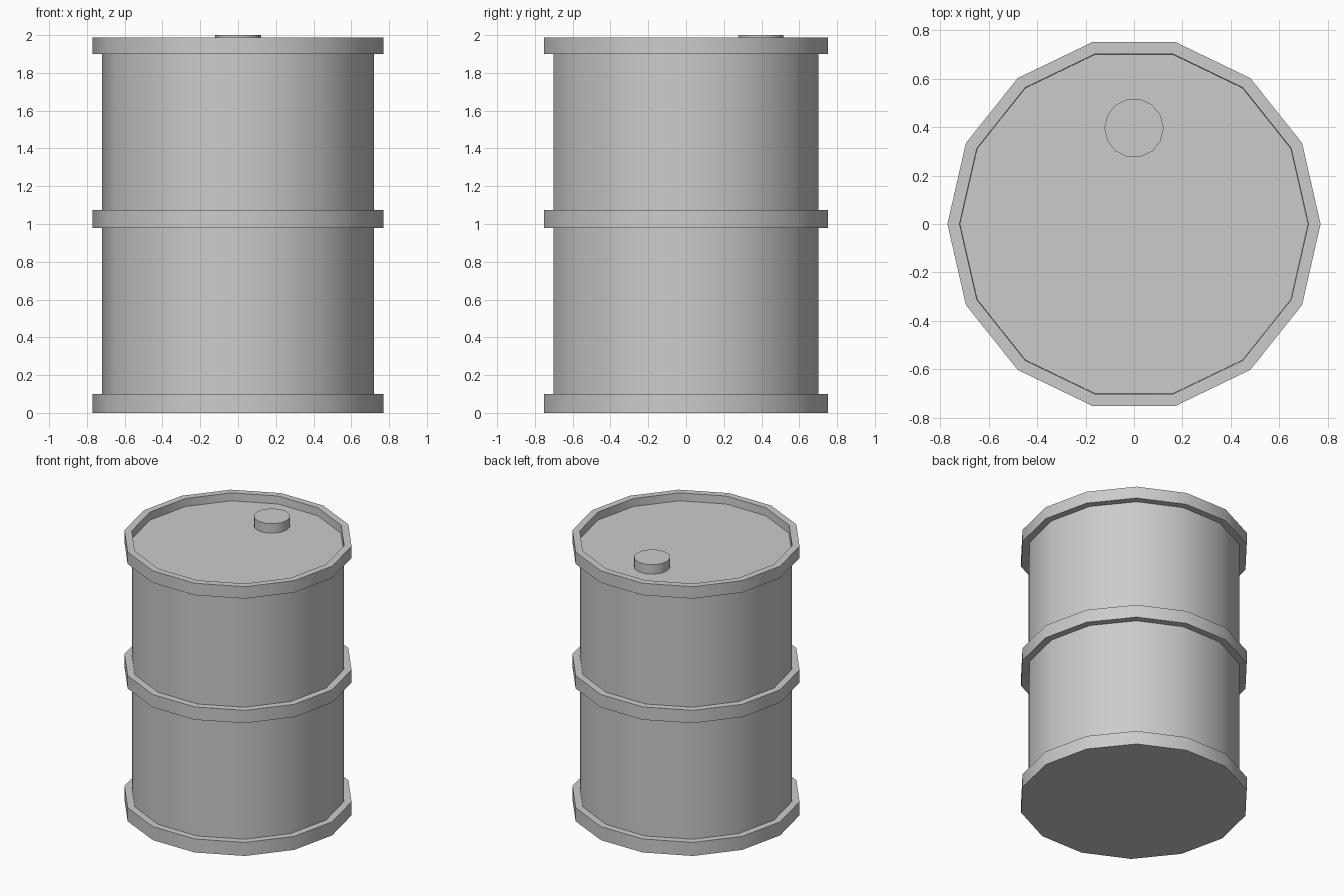
import bpy, bmesh, math

if "Cube" in bpy.data.objects:
    bpy.data.objects.remove(bpy.data.objects["Cube"])

SIDES = 14


def lathe(name, profile, centre=(0, 0)):
    """Revolve an (r, z) profile into a closed faceted solid, capped at both ends."""
    bm = bmesh.new()
    rings = []
    for r, z in profile:
        angles = [2 * math.pi * i / SIDES for i in range(SIDES)]
        rings.append([bm.verts.new((r * math.cos(a), r * math.sin(a), z)) for a in angles])
    for low, high in zip(rings, rings[1:]):
        for i in range(SIDES):
            j = (i + 1) % SIDES
            bm.faces.new((low[i], low[j], high[j], high[i]))
    bm.faces.new(rings[0][::-1])
    bm.faces.new(rings[-1])
    bmesh.ops.recalc_face_normals(bm, faces=bm.faces)
    mesh = bpy.data.meshes.new(name)
    bm.to_mesh(mesh)
    bm.free()
    obj = bpy.data.objects.new(name, mesh)
    obj.location = (centre[0], centre[1], 0)
    bpy.context.collection.objects.link(obj)
    bpy.ops.object.select_all(action='DESELECT')
    obj.select_set(True)
    bpy.context.view_layer.objects.active = obj
    bpy.ops.object.shade_smooth_by_angle(angle=math.radians(30))
    return obj


# Drum shell: three raised hoops, the top one forming a lip round the sunken lid
body_r, hoop_r, lid_z = 0.72, 0.77, 1.93
profile = []
for z0, z1 in ((0.0, 0.10), (0.98, 1.075), (1.90, 1.988)):
    if z0 > 0:
        profile.append((body_r, z0))
    profile += [(hoop_r, z0), (hoop_r, z1), (body_r, z1)]
profile.append((body_r - 0.002, lid_z))
lathe("drum_shell", profile)

# Filler cap standing on the lid
lathe("filler_cap", [(0.122, lid_z), (0.122, 2.0)], centre=(0, 0.396))
